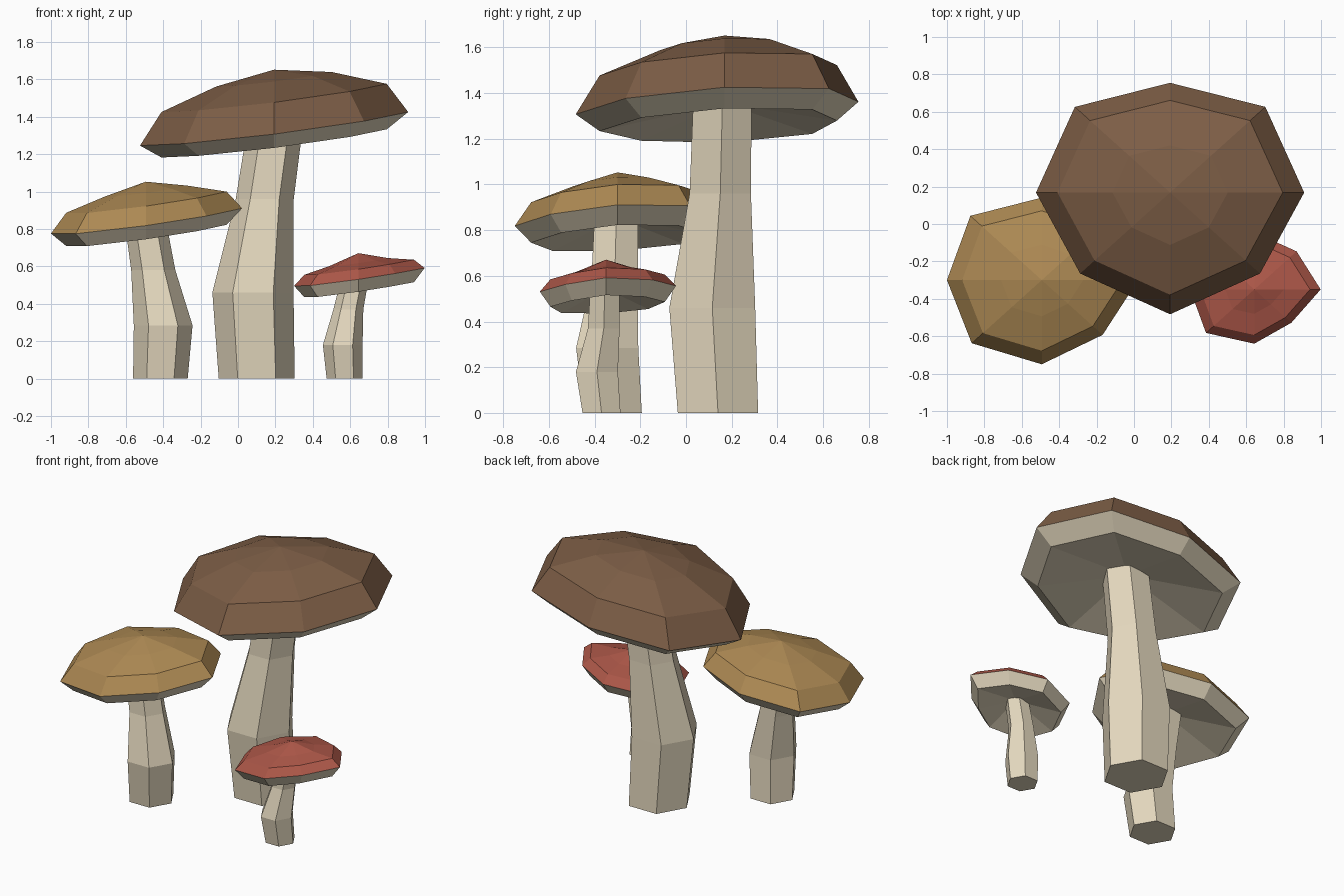
import bpy, bmesh
from math import cos, sin, pi

if "Cube" in bpy.data.objects:
    bpy.data.objects.remove(bpy.data.objects["Cube"])


def material(name, rgb):
    m = bpy.data.materials.new(name)
    lin = [((c / 255 + 0.055) / 1.055) ** 2.4 for c in rgb]
    m.diffuse_color = (*lin, 1)
    m.use_nodes = True
    m.node_tree.nodes["Principled BSDF"].inputs["Base Color"].default_value = m.diffuse_color
    return m


CREAM = material("cream_stem_and_gills", (228, 216, 190))
BROWN = material("brown_cap", (125, 94, 70))
GOLD = material("gold_cap", (174, 138, 84))
RED = material("red_cap", (172, 87, 72))


def loft(name, rings, mats, lower_rings=0):
    """Skin rings of points; one-point rings close to a tip, open ends get a flat face.
    Bands before lower_rings use the second material."""
    bm = bmesh.new()
    rows = [[bm.verts.new(p) for p in ring] for ring in rings]
    for k, (a, b) in enumerate(zip(rows, rows[1:])):
        n = max(len(a), len(b))
        for i in range(n):
            j = (i + 1) % n
            loop = [a[i % len(a)], a[j % len(a)], b[j % len(b)], b[i % len(b)]]
            face = bm.faces.new(list(dict.fromkeys(loop)))
            face.material_index = 1 if k < lower_rings else 0
    for row in (rows[0], rows[-1]):
        if len(row) > 2:
            bm.faces.new(row)
    bmesh.ops.recalc_face_normals(bm, faces=bm.faces)
    mesh = bpy.data.meshes.new(name)
    bm.to_mesh(mesh)
    bm.free()
    for m in mats:
        mesh.materials.append(m)
    bpy.context.collection.objects.link(bpy.data.objects.new(name, mesh))


def stem(name, sections):
    # six-sided stem, sections are (x, y, z, radius)
    rings = [[(x + r * cos(i * pi / 3), y + r * sin(i * pi / 3), z) for i in range(6)]
             for x, y, z, r in sections]
    loft(name, rings, [CREAM])


def cap(name, colour, centre, slope, radii, profile):
    # eight-sided leaning cap, profile is (scale, height) from gill centre to tip
    cx, cy, cz = centre
    rings = []
    for s, h in profile:
        ring = []
        for i in range(8 if s else 1):
            dx = s * radii[i] * cos(i * pi / 4)
            dy = s * radii[i] * sin(i * pi / 4) * 0.9
            ring.append((cx + dx, cy + dy, cz + h + slope[0] * dx + slope[1] * dy))
        rings.append(ring)
    loft(name, rings, [colour, CREAM], lower_rings=2)


# large brown mushroom
stem("large_stem", [(0.10, 0.14, 0, 0.203), (0.08, 0.115, 0.46, 0.217),
                    (0.143, 0.15, 0.96, 0.155), (0.205, 0.16, 1.39, 0.147)])
cap("large_cap", BROWN, (0.193, 0.168, 1.336), (0.125, 0.044),
    [0.717, 0.72, 0.652, 0.72, 0.717, 0.68, 0.723, 0.68],
    [(0, 0.02), (0.84, -0.078), (1, 0), (0.84, 0.165), (0.43, 0.265), (0, 0.316)])

# medium gold mushroom
stem("medium_stem", [(-0.415, -0.32, 0, 0.146), (-0.40, -0.345, 0.285, 0.157),
                     (-0.453, -0.312, 0.58, 0.118), (-0.50, -0.305, 0.87, 0.11)])
cap("medium_cap", GOLD, (-0.493, -0.30, 0.843), (0.132, 0.055),
    [0.515, 0.50, 0.49, 0.54, 0.507, 0.53, 0.50, 0.46],
    [(0, 0.01), (0.84, -0.077), (1, 0), (0.84, 0.10), (0.43, 0.16), (0, 0.21)])

# small red mushroom
stem("small_stem", [(0.57, -0.37, 0, 0.096), (0.56, -0.39, 0.18, 0.106),
                    (0.59, -0.36, 0.37, 0.08), (0.63, -0.355, 0.56, 0.073)])
cap("small_cap", RED, (0.643, -0.35, 0.543), (0.137, 0.042),
    [0.355, 0.32, 0.34, 0.345, 0.343, 0.365, 0.322, 0.28],
    [(0, 0.0), (0.84, -0.068), (1, 0), (0.84, 0.052), (0.45, 0.08), (0, 0.128)])
